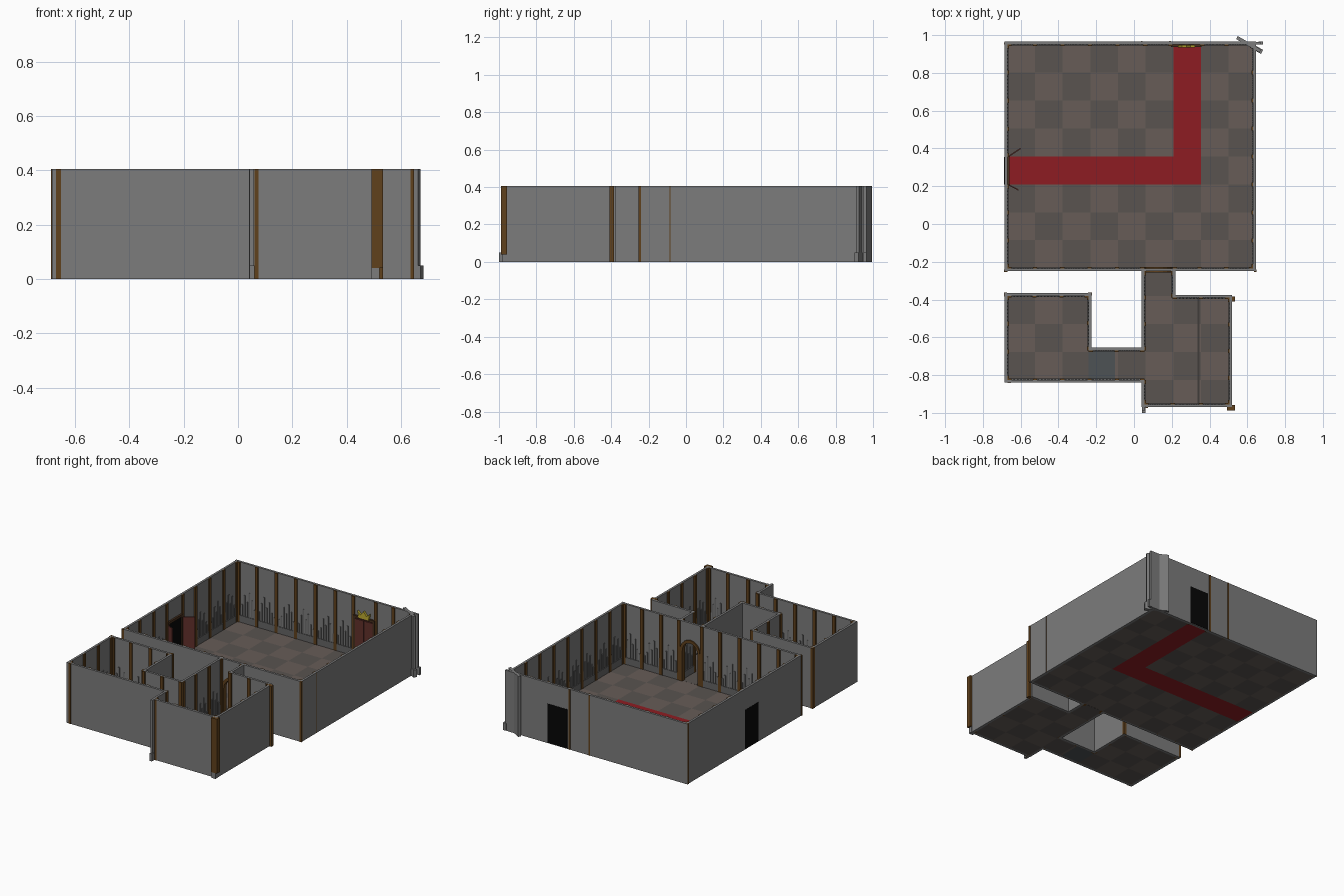
import bpy, bmesh, math
from mathutils import Vector as V

if "Cube" in bpy.data.objects:
    bpy.data.objects.remove(bpy.data.objects["Cube"])

H, T = 0.405, 0.015          # wall height and thickness
DOOR_H = 0.265
COLORS = {
    "walls": (.2, .2, .2), "baseboards": (.13, .13, .13), "wall_slats": (.15, .15, .15),
    "loose_panels": (.2, .2, .2),
    "wood_posts": (.115, .052, .012), "wood_arch": (.115, .052, .012), "door_frames": (.06, .028, .012),
    "door_voids": (.002, .002, .002), "door_leaves": (.12, .03, .024), "crown": (.5, .4, .03),
    "floor_light": (.135, .108, .095), "floor_dark": (.1, .087, .08),
    "floor_blue": (.075, .085, .09), "carpet": (.27, .012, .016), "floor_seam": (.05, .045, .042),
}
parts = {n: bmesh.new() for n in COLORS}


def prism(name, base, offset):
    """Extrude a polygon along an offset vector."""
    bm = parts[name]
    f = bm.faces.new([bm.verts.new(p) for p in base])
    r = bmesh.ops.extrude_face_region(bm, geom=[f], use_keep_orig=True)
    bmesh.ops.translate(bm, vec=offset, verts=[g for g in r["geom"] if isinstance(g, bmesh.types.BMVert)])


def bar(name, p, q, d0, d1, z0, z1):
    """Upright slab along p-q, spanning d0..d1 to the left of that line."""
    p, q = V(p), V(q)
    d = (q - p).normalized()
    n = V((-d.y, d.x))
    ring = [p + n * d0, q + n * d0, q + n * d1, p + n * d1]
    prism(name, [(v.x, v.y, z0) for v in ring], V((0, 0, z1 - z0)))


def box(name, x0, x1, y0, y1, z0, z1):
    bar(name, (x0, y0), (x1, y0), 0, y1 - y0, z0, z1)


SLATS = (.11, .17, .215, .15, .19, .125, .1)


def trim(p, q):
    """Inner dressing of a wall: baseboard, uneven slats, wooden posts."""
    p, q = V(p), V(q)
    L = (q - p).length
    d = (q - p) / L
    bar("baseboards", p, q, 0, .006, 0, .05)
    n = max(1, round(L / .147))
    step = L / n
    for k in range(n + 1):
        s = min(max(k * step, .011), L - .011)
        bar("wood_posts", p + d * (s - .011), p + d * (s + .011), 0, .008, 0, H - .001)
    for k in range(n):
        hs = SLATS if k % 2 else SLATS[::-1]
        for i, h in enumerate(hs):
            s = k * step + step * (i + 1) / (len(hs) + 1)
            bar("wall_slats", p + d * (s - .0045), p + d * (s + .0045), 0, .004, .05, h)


def door(p, q):
    p, q = V(p), V(q)
    d = (q - p).normalized()
    bar("door_voids", p, q, -T - .002, .002, 0.004, DOOR_H)
    for a, b in ((p - d * .008, p + d * .008), (q - d * .008, q + d * .008)):
        bar("door_frames", a, b, 0, .012, 0, DOOR_H)
    bar("door_frames", p - d * .008, q + d * .008, 0, .012, DOOR_H, DOOR_H + .016)


def arch(p, q):
    """Lintel with round-headed opening and a wooden arch lining."""
    x0, x1, y = min(p[0], q[0]), max(p[0], q[0]), p[1]
    r, cx = (x1 - x0) / 2, (x0 + x1) / 2
    cz, n = DOOR_H - .055, 10
    def pts(rx, rz):
        return [(cx + rx * math.cos(math.pi * i / n), y - T, cz + rz * math.sin(math.pi * i / n)) for i in range(n + 1)]
    prism("walls", [(x0, y - T, H), (x1, y - T, H)] + pts(r, .075), V((0, T, 0)))
    out, inn = pts(r, .082), pts(r - .018, .062)
    for i in range(n):
        quad = [out[i], out[i + 1], inn[i + 1], inn[i]]
        prism("wood_arch", [(a, b - .006, c) for a, b, c in quad], V((0, T + .014, 0)))
    for a, b in ((x0, x0 + .018), (x1 - .018, x1)):
        box("wood_arch", a, b, y - T - .006, y + .008, 0, cz)


def loop(pts, special):
    """Closed wall run, room on the left; special maps edge index to its kind."""
    n = len(pts)
    def turn(i):
        a = V(pts[i]) - V(pts[i - 1])
        b = V(pts[(i + 1) % n]) - V(pts[i])
        return T if a.x * b.y - a.y * b.x > 1e-6 else 0
    for i in range(n):
        p, q = V(pts[i]), V(pts[(i + 1) % n])
        kind = special.get(i)
        if kind != "arch" and kind != "open":
            d = (q - p).normalized()
            bar("walls", p - d * turn(i), q + d * turn((i + 1) % n), -T, 0, 0, H)
        if kind == "arch":
            arch(p, q)
        elif kind == "door":
            door(p, q)
        elif kind is None:
            trim(p, q)


# Great hall and the smaller suite
loop([(-.67, -.235), (.055, -.235), (.205, -.235), (.63, -.235), (.63, .95), (.35, .95),
      (.205, .95), (-.67, .95), (-.67, .355), (-.67, .21)], {1: "arch", 5: "door", 8: "door"})
loop([(.055, -.955), (.505, -.955), (.505, -.39), (.205, -.39), (.205, -.25), (.055, -.25),
      (.055, -.67), (-.24, -.67), (-.24, -.38), (-.67, -.38), (-.67, -.825), (.055, -.825)], {4: "open"})

# Checkered floor with L-shaped carpet
SX, SY = .1463, .148
for x0, x1, y0, y1 in ((-.67, .63, -.235, .95), (.055, .205, -.39, -.235), (.055, .505, -.955, -.39),
                       (-.67, -.24, -.825, -.38), (-.1, .055, -.825, -.67)):
    for i in range(9):
        for j in range(14):
            a, b = max(x0, -.67 + i * SX), min(x1, -.67 + (i + 1) * SX)
            c, d = max(y0, .95 - (j + 1) * SY), min(y1, .95 - j * SY)
            if b - a < .002 or d - c < .002:
                continue
            red = (j == 4 and i <= 6) or (i == 6 and j < 4)
            name = "carpet" if red else ("floor_light", "floor_dark")[(i + j) % 2]
            box(name, a, b, c, d, 0, .004)
box("floor_blue", -.24, -.1, -.825, -.67, 0, .004)
box("floor_seam", .337, .347, -.955, -.39, .004, .007)

# Door leaves: closed at the back, swung open at the left
for a, b in ((.209, .2765), (.2785, .346)):
    box("door_leaves", a, b, .938, .947, .005, .26)
bar("door_leaves", (-.668, .355), (-.6, .4), -.003, .003, .005, .26)
bar("door_leaves", (-.668, .21), (-.612, .18), -.003, .003, .005, .26)

# Crown above the back door
crown = [(.24, 0, .275), (.315, 0, .275), (.322, 0, .318), (.3, 0, .297), (.2775, 0, .325), (.255, 0, .297), (.233, 0, .318)]
prism("crown", [(x, .934, z) for x, _, z in crown], V((0, .014, 0)))

# Wooden corner posts showing on the outside
E = .003
for x0, x1, y0, y1, z0 in (
        (.492, .535, -.988, -.957, .04), (.503, .535, -.41, -.385, 0), (.06, .075, -.97 - E, -.96, 0),
        (-.67, -.652, -.84 - E, -.83, 0), (-.685 - E, -.672, -.384, -.365 + E, 0),
        (-.685 - E, -.675, .95, .962, 0), (.635, .645 + E, -.25 - E, -.24, 0),
        (-.243, -.222, -.378, -.362, 0), (.184, .196, .96, .965 + E, 0), (.036, .046, .96, .965 + E, 0),
        (.64, .645 + E / 2, -.088, -.084, 0), (-.685 - E, -.67, -.25 - E, -.24, 0)):
    box("wood_posts", x0, x1, y0, y1, z0, H)

# Stray panels and feet poking out at the corners
bar("loose_panels", (.545, .987), (.668, .916), -.009, .009, 0, H)
bar("loose_panels", (.62, .944), (.678, .911), -.012, .012, 0, .05)
bar("loose_panels", (.6, .957), (.67, .957), -.007, .007, 0, H)
box("loose_panels", .66, .683, .949, .966, 0, .05)
box("loose_panels", .042, .06, -1, -.96, 0, .05)
box("loose_panels", .042, .058, -.988, -.96, .05, H)
box("loose_panels", .492, .522, -.985, -.96, 0, .04)

# Turn each collected part into an object
for name, bm in parts.items():
    bmesh.ops.recalc_face_normals(bm, faces=bm.faces)
    me = bpy.data.meshes.new(name)
    bm.to_mesh(me)
    bm.free()
    mat = bpy.data.materials.new(name)
    mat.diffuse_color = (*COLORS[name], 1)
    mat.use_nodes = True
    mat.node_tree.nodes["Principled BSDF"].inputs["Base Color"].default_value = mat.diffuse_color
    me.materials.append(mat)
    bpy.context.collection.objects.link(bpy.data.objects.new(name, me))
